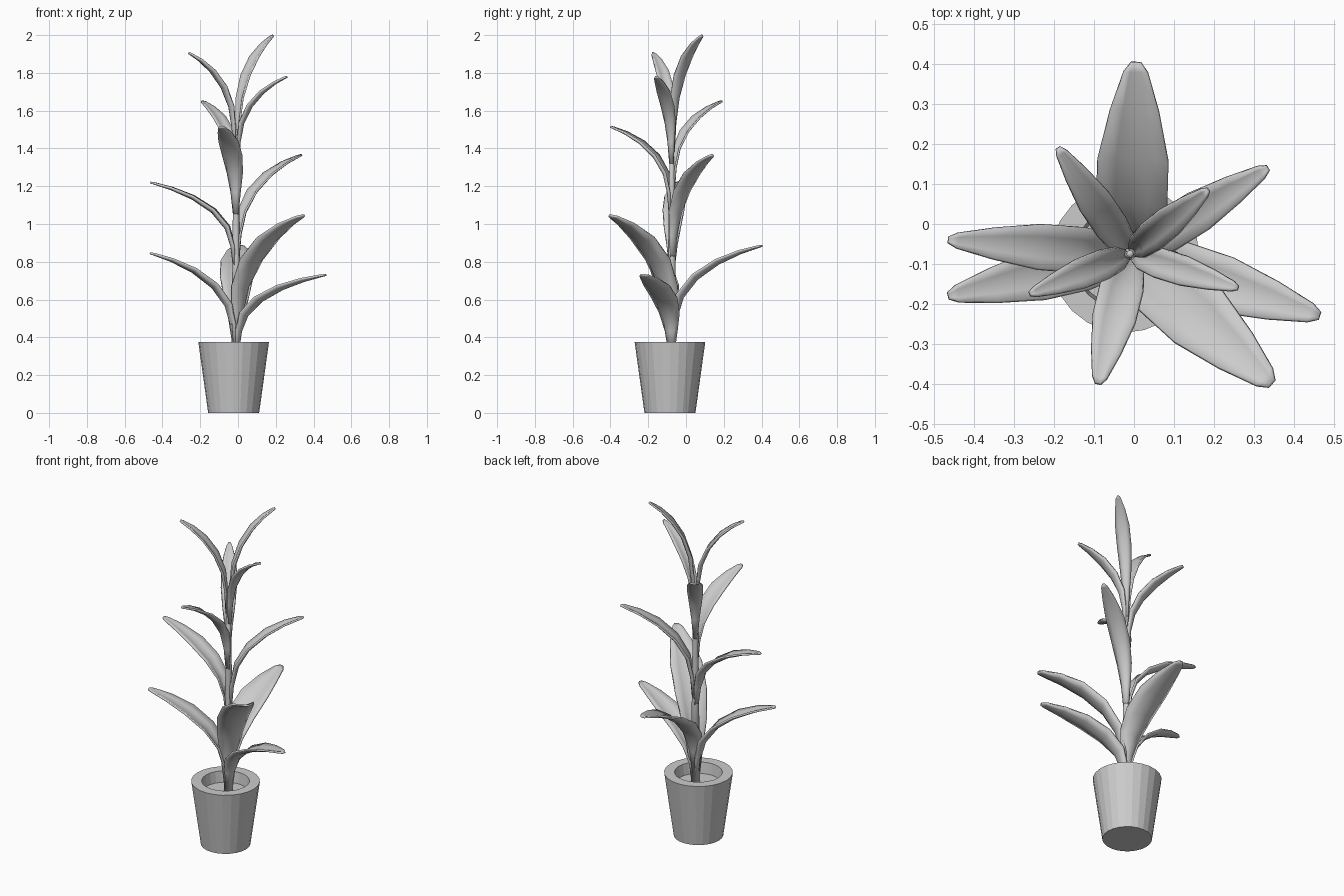
import bpy
import bmesh
from math import sin, cos, pi, hypot
from mathutils import Vector

if "Cube" in bpy.data.objects:
    bpy.data.objects.remove(bpy.data.objects["Cube"])


def add_object(name, bm, smooth=False):
    bmesh.ops.recalc_face_normals(bm, faces=bm.faces)
    me = bpy.data.meshes.new(name)
    bm.to_mesh(me)
    bm.free()
    for p in me.polygons:
        p.use_smooth = smooth
    ob = bpy.data.objects.new(name, me)
    bpy.context.collection.objects.link(ob)
    return ob


def lathe(name, profile, centre, sides, smooth=False):
    """Closed turned solid from (radius, z) points; end rings are capped."""
    bm = bmesh.new()
    rings = [[bm.verts.new((centre[0] + r * cos(2 * pi * i / sides),
                            centre[1] + r * sin(2 * pi * i / sides), z))
              for i in range(sides)] for r, z in profile]
    for a, b in zip(rings, rings[1:]):
        for i in range(sides):
            j = (i + 1) % sides
            bm.faces.new((a[i], a[j], b[j], b[i]))
    bm.faces.new(rings[0])
    bm.faces.new(rings[-1])
    return add_object(name, bm, smooth)


# Shared leaf shape: (reach fraction, rise fraction, width fraction, channel depth)
LEAF = [(0, 0, .22, .30), (.03, .25, .45, .30), (.10, .46, .75, .25),
        (.26, .65, .97, .18), (.50, .81, .97, .14), (.75, .92, .67, .12),
        (.95, .985, .33, .08), (1, 1, .13, .0)]
STEM = Vector((-0.01, -0.075, 0))


def leaf(name, tip, base_z, width):
    dx, dy = tip[0] - STEM.x, tip[1] - STEM.y
    reach = hypot(dx, dy)
    out = Vector((dx / reach, dy / reach, 0))
    side = Vector((-out.y, out.x, 0))
    start, rise = 0.012, tip[2] - base_z
    path = [STEM + out * (start + (reach - start) * f) + Vector((0, 0, base_z + rise * g))
            for f, g, _, _ in LEAF]
    bm = bmesh.new()
    rows = []
    for i, (_, _, w, fold) in enumerate(LEAF):
        tangent = (path[min(i + 1, len(path) - 1)] - path[max(i - 1, 0)]).normalized()
        up = tangent.cross(side)
        if up.dot(Vector((0, 0, 1)) - out) < 0:
            up = -up
        rows.append([bm.verts.new(path[i] + side * (t * w * width / 2)
                                  + up * (t * t * fold * w * width))
                     for t in (-1, -.5, 0, .5, 1)])
    for a, b in zip(rows, rows[1:]):
        for j in range(4):
            bm.faces.new((a[j], a[j + 1], b[j + 1], b[j]))
    ob = add_object(name, bm, True)
    mod = ob.modifiers.new("thickness", 'SOLIDIFY')
    mod.thickness = 0.010
    mod.offset = 0


# Tapered pot with thick rim and recessed soil
lathe("pot", [(.135, 0), (.187, .375), (.13, .375), (.122, .31)],
      (-0.023, -0.085), 24)

# Slim stem
lathe("stem", [(.024, .30), (.02, .8), (.016, 1.2), (.009, 1.5)], STEM, 10, True)

# Leaves spiralling up the stem: tip, base height, width
LEAVES = [
    ((.465, -.23, .73), .33, .145), ((-.465, -.18, .845), .33, .13),
    ((.005, .405, .885), .38, .18), ((.345, -.40, 1.045), .33, .18),
    ((-.465, -.04, 1.22), .77, .115), ((.335, .14, 1.365), .80, .105),
    ((-.09, -.40, 1.515), 1.05, .11), ((-.19, .19, 1.65), 1.18, .085),
    ((.26, -.16, 1.78), 1.32, .075), ((-.26, -.175, 1.905), 1.38, .075),
    ((.185, .085, 1.998), 1.38, .078),
]
for n, (tip, base_z, width) in enumerate(LEAVES, 1):
    leaf(f"leaf_{n}", tip, base_z, width)
